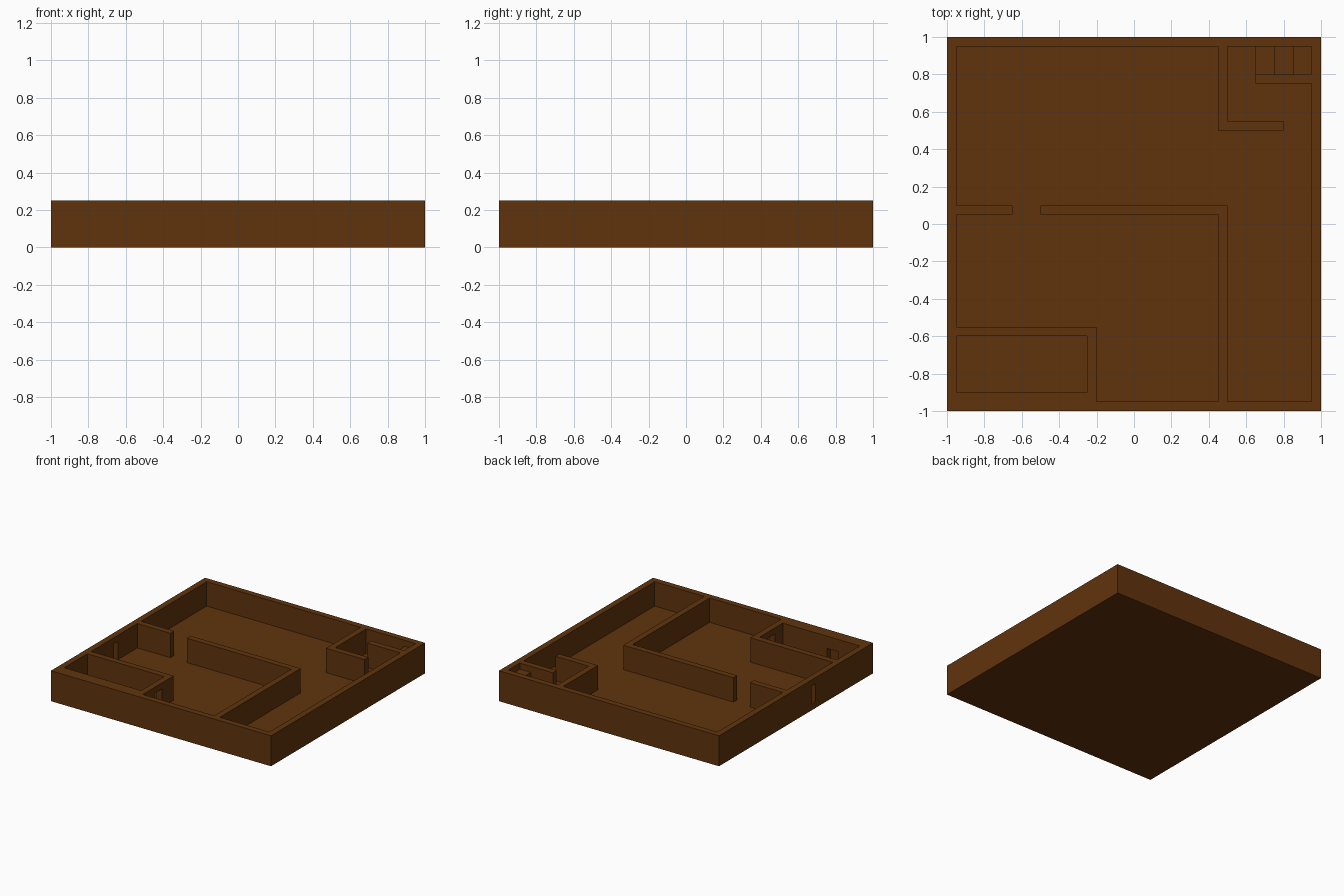
import bpy

if "Cube" in bpy.data.objects:
    bpy.data.objects.remove(bpy.data.objects["Cube"], do_unlink=True)

FLOOR, TOP = 0.05, 0.25

# Single brown material
brown = bpy.data.materials.new("dark brown")
brown.use_nodes = True
colour = (0.118, 0.034, 0.004, 1)
brown.diffuse_color = colour
bsdf = brown.node_tree.nodes["Principled BSDF"]
bsdf.inputs["Base Color"].default_value = colour
bsdf.inputs["Roughness"].default_value = 0.8


def box(name, x0, x1, y0, y1, z0=FLOOR, z1=TOP):
    """Box between two opposite corners."""
    bpy.ops.mesh.primitive_cube_add(size=1)
    ob = bpy.context.object
    ob.name = ob.data.name = name
    for v in ob.data.vertices:
        v.co = (x1 if v.co.x > 0 else x0,
                y1 if v.co.y > 0 else y0,
                z1 if v.co.z > 0 else z0)
    ob.data.materials.append(brown)
    return ob


def opening(wall, x0, x1, y0, y1, z1):
    """Cut a doorway through a wall, from the floor up to z1."""
    cutter = box(wall.name + "_cutter", x0, x1, y0, y1, FLOOR - 0.02, z1)
    cutter.hide_render = True
    cutter.hide_set(True)
    cutter.display_type = 'WIRE'
    mod = wall.modifiers.new("doorway", 'BOOLEAN')
    mod.operation = 'DIFFERENCE'
    mod.solver = 'EXACT'
    mod.object = cutter
    bpy.context.view_layer.objects.active = wall
    bpy.ops.object.modifier_apply(modifier=mod.name)
    bpy.data.objects.remove(cutter, do_unlink=True)


# Floor slab
box("floor", -1, 1, -1, 1, 0, FLOOR)

# Outer walls
box("front_wall", -1, 1, -1, -0.95)
box("back_wall", -1, 1, 0.95, 1)
box("left_wall", 0.95, 1, -0.95, 0.95)
right_wall = box("right_wall", -1, -0.95, -0.95, 0.95)
opening(right_wall, -1.1, -0.9, -0.25, -0.2, 0.2)

# Small front room with a niche and a doorway
niche_wall = box("niche_wall", -0.95, -0.2, -0.95, -0.9)
opening(niche_wall, -0.75, -0.65, -1.0, -0.85, 0.15)
room_side = box("front_room_side_wall", -0.25, -0.2, -0.9, -0.6)
opening(room_side, -0.3, -0.15, -0.8, -0.7, 0.2)
box("front_room_back_wall", -0.95, -0.2, -0.6, -0.55)

# Middle partitions with a gap between them
box("middle_short_wall", -0.95, -0.65, 0.05, 0.1)
box("middle_long_wall", -0.5, 0.5, 0.05, 0.1)
box("corridor_wall", 0.45, 0.5, -0.95, 0.05)

# Back corner room
box("stair_room_side_wall", 0.45, 0.5, 0.55, 0.95)
box("stair_room_front_wall", 0.45, 0.8, 0.5, 0.55)
box("stair_wall", 0.65, 0.95, 0.75, 0.8)

# Stairs rising toward the left wall
for i in range(3):
    x = 0.65 + 0.1 * i
    box(f"stair_step_{i + 1}", x, x + 0.1, 0.8, 0.95, FLOOR, 0.1 + 0.05 * i)
